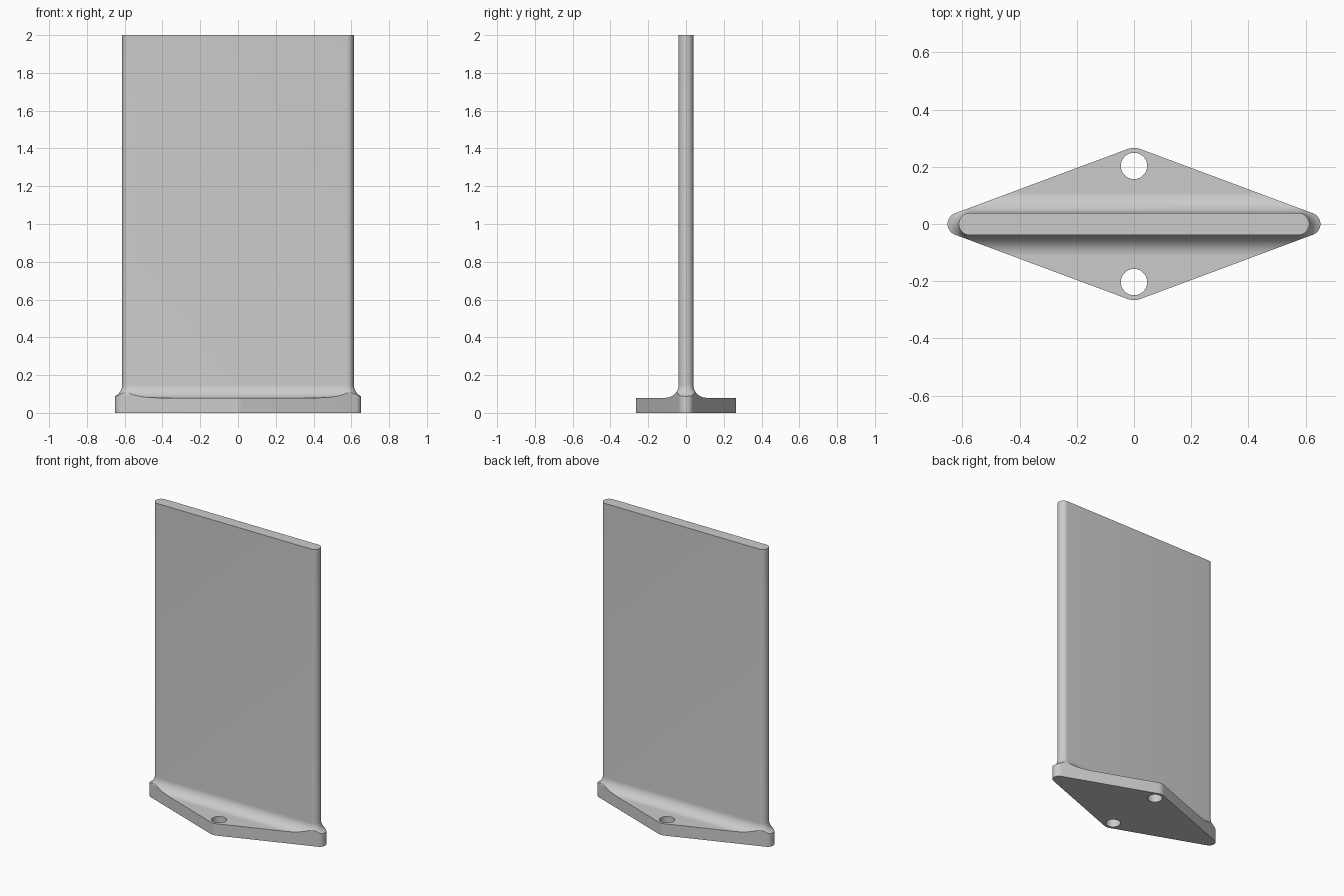
import bpy
import bmesh
from math import pi, sin, cos, atan2

if "Cube" in bpy.data.objects:
    bpy.data.objects.remove(bpy.data.objects["Cube"])

PLATE_TOP = 0.08
HEIGHT = 2.0
BLADE_HALF, BLADE_R = 0.574, 0.039
FILLET = 0.07

grey = bpy.data.materials.new("plain grey")
grey.use_nodes = True
grey.diffuse_color = (0.6, 0.6, 0.6, 1)
grey.node_tree.nodes["Principled BSDF"].inputs["Base Color"].default_value = (0.6, 0.6, 0.6, 1)


def hull_outline(circles, steps=12):
    """Counter-clockwise outline from arcs (x, y, radius, start angle, end angle)."""
    return [(x + r * cos(a + (b - a) * i / steps), y + r * sin(a + (b - a) * i / steps))
            for x, y, r, a, b in circles for i in range(steps + 1)]


def loft(name, rings):
    """Solid skinned through (outline, height) rings, capped at both ends."""
    bm = bmesh.new()
    loops = [[bm.verts.new((x, y, z)) for x, y in pts] for pts, z in rings]
    n = len(loops[0])
    for low, high in zip(loops, loops[1:]):
        for i in range(n):
            j = (i + 1) % n
            bm.faces.new((low[i], low[j], high[j], high[i]))
    bm.faces.new(loops[0][::-1])
    bm.faces.new(loops[-1])
    mesh = bpy.data.meshes.new(name)
    bm.to_mesh(mesh)
    bm.free()
    mesh.materials.append(grey)
    obj = bpy.data.objects.new(name, mesh)
    bpy.context.collection.objects.link(obj)
    return obj


def select(obj):
    bpy.ops.object.select_all(action='DESELECT')
    obj.select_set(True)
    bpy.context.view_layer.objects.active = obj


def cut(obj, cutter, operation):
    mod = obj.modifiers.new("cut", 'BOOLEAN')
    mod.operation, mod.solver, mod.object = operation, 'EXACT', cutter
    select(obj)
    bpy.ops.object.modifier_apply(modifier=mod.name)
    bpy.data.objects.remove(cutter)


def diamond():
    """Rounded diamond footprint of the base plate."""
    end_x, end_r, tip_y, tip_r = 0.612, 0.04, 0.196, 0.07
    # direction of the tangent line shared by an end arc and a tip arc
    length = (end_x ** 2 + tip_y ** 2) ** 0.5
    t = atan2(end_x, tip_y) - math_acos((tip_r - end_r) / length) + pi / 2 - atan2(end_x, tip_y)
    a = atan2(tip_y, -end_x) - pi / 2 + t
    return hull_outline([(end_x, 0, end_r, -a, a),
                         (0, tip_y, tip_r, a, pi - a),
                         (-end_x, 0, end_r, pi - a, pi + a),
                         (0, -tip_y, tip_r, pi + a, 2 * pi - a)])


def math_acos(c):
    return atan2((1 - c * c) ** 0.5, c)


def stadium(offset):
    """Round-ended bar section, grown outward by offset."""
    r = BLADE_R + offset
    return hull_outline([(BLADE_HALF, 0, r, -pi / 2, pi / 2),
                         (-BLADE_HALF, 0, r, pi / 2, 3 * pi / 2)], 20)


# Base plate with two bolt holes
plate = loft("base_plate", [(diamond(), 0), (diamond(), PLATE_TOP)])
for side in (-1, 1):
    circle = hull_outline([(0, side * 0.203, 0.046, 0, 2 * pi)], 40)[:-1]
    cut(plate, loft("bolt_hole", [(circle, -0.1), (circle, 0.2)]), 'DIFFERENCE')

# Upright blade with a concave fillet at its foot
rings = []
for i in range(13):
    a = pi / 2 * i / 12
    rings.append((stadium(FILLET * (1 - sin(a))), PLATE_TOP + FILLET * (1 - cos(a))))
rings.append((stadium(0), HEIGHT))
blade = loft("upright_blade", rings)

# Trim the fillet flush with the plate edge
cut(blade, loft("plate_trim", [(diamond(), -1), (diamond(), 3)]), 'INTERSECT')

for obj in (plate, blade):
    select(obj)
    bpy.ops.object.shade_smooth_by_angle(angle=0.6)
